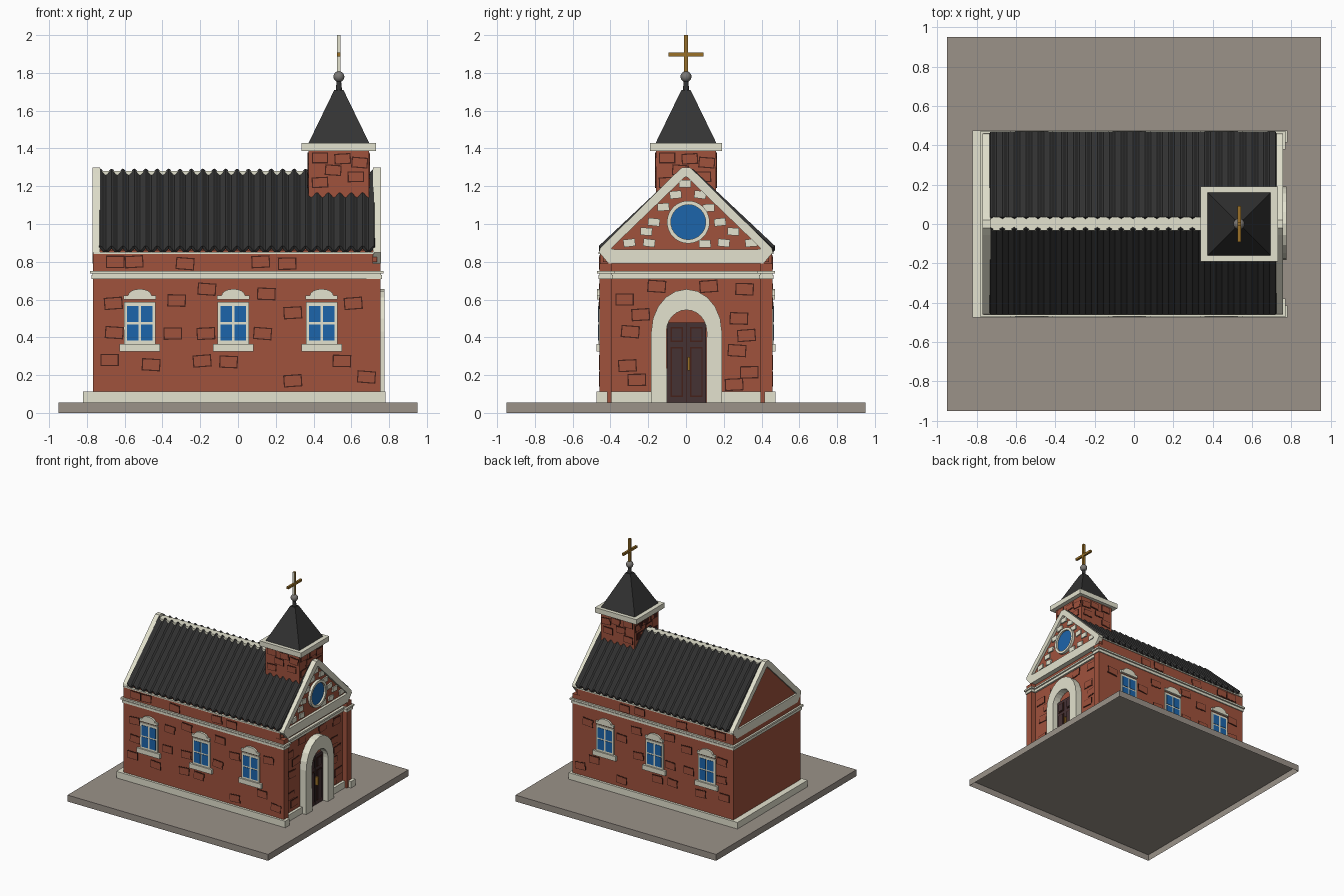
import bpy, bmesh, math
from mathutils import Matrix

if "Cube" in bpy.data.objects:
    bpy.data.objects.remove(bpy.data.objects["Cube"])

def mat(name, r, g, b):
    m = bpy.data.materials.new(name)
    m.diffuse_color = (r, g, b, 1)
    m.use_nodes = True
    m.node_tree.nodes["Principled BSDF"].inputs["Base Color"].default_value = m.diffuse_color
    return m

GROUND = mat("ground_grey", .325, .288, .25)
STONE = mat("pale_stone", .77, .76, .62)
BRICK = mat("red_brick", .35, .085, .046)
JOINT = mat("dark_joint", .06, .015, .01)
ROOF = mat("roof_black", .034, .034, .034)
BLUE = mat("window_blue", .012, .13, .41)
DOOR = mat("door_brown", .06, .032, .034)
GREY = mat("metal_grey", .20, .19, .18)
GOLD = mat("cross_gold", .32, .16, .02)
G = .056                              # ground level on top of the slab

def finish(name, bm, m, mirror=False, normals=True):
    if normals:
        bmesh.ops.recalc_face_normals(bm, faces=bm.faces[:])
    me = bpy.data.meshes.new(name)
    bm.to_mesh(me)
    bm.free()
    me.materials.append(m)
    ob = bpy.data.objects.new(name, me)
    bpy.context.collection.objects.link(ob)
    if mirror:
        md = ob.modifiers.new("both_sides", 'MIRROR')
        md.use_axis = (False, True, False)
        md.use_clip = md.use_mirror_merge = False
    return ob

# Wall coordinates: u along the wall, v up, d outward ('x' = door end, 'y' = long front side)
def at(axis, u, v, d):
    return (d, u, v) if axis == 'x' else (u, -d, v)

def prism(name, polys, axis, d0, d1, m, mirror=False):
    bm = bmesh.new()
    for p in polys:
        a = [bm.verts.new(at(axis, u, v, d0)) for u, v in p]
        b = [bm.verts.new(at(axis, u, v, d1)) for u, v in p]
        bm.faces.new(a)
        bm.faces.new(b)
        for i in range(len(p)):
            j = (i + 1) % len(p)
            bm.faces.new((a[i], a[j], b[j], b[i]))
    return finish(name, bm, m, mirror)

def ring(name, outer, inner, axis, d0, d1, m):
    bm = bmesh.new()
    loops = [[bm.verts.new(at(axis, u, v, d)) for u, v in p]
             for p, d in ((outer, d0), (outer, d1), (inner, d1), (inner, d0))]
    n = len(outer)
    for k in range(4):
        a, b = loops[k], loops[(k + 1) % 4]
        for i in range(n):
            j = (i + 1) % n
            bm.faces.new((a[i], a[j], b[j], b[i]))
    return finish(name, bm, m)

def rect(u0, u1, v0, v1):
    return [(u0, v0), (u1, v0), (u1, v1), (u0, v1)]

def box(name, x0, x1, y0, y1, z0, z1, m, mirror=False):
    return prism(name, [rect(y0, y1, z0, z1)], 'x', x0, x1, m, mirror)

def arc(cu, cv, ru, rv, n, a0=0, a1=math.pi):
    return [(cu + ru * math.cos(a0 + (a1 - a0) * i / n),
             cv + rv * math.sin(a0 + (a1 - a0) * i / n)) for i in range(n + 1)]

def tilted(spots, w, h, tilt, grow=0.0):
    out = []
    for k, (u, v) in enumerate(spots):
        t = tilt * math.sin(k * 2.3)
        c, s = math.cos(t), math.sin(t)
        out.append([(u + c * a - s * b, v + s * a + c * b)
                    for a, b in rect(-w / 2 - grow, w / 2 + grow, -h / 2 - grow, h / 2 + grow)])
    return out

def wall_bricks(name, spots, axis, d, w=.086, h=.053, mirror=False):
    prism(name + "_joints", tilted(spots, w, h, .08, .006), axis, d - .01, d + .003, JOINT, mirror)
    prism(name, tilted(spots, w, h, .08), axis, d - .01, d + .005, BRICK, mirror)

# Ground slab, hollow underneath; plinth
slab = box("ground_slab", -.95, .95, -.95, .95, 0, .055, GROUND)
bm = bmesh.new()
bm.from_mesh(slab.data)
bmesh.ops.delete(bm, geom=[f for f in bm.faces if f.normal.z < -.5], context='FACES_ONLY')
bm.to_mesh(slab.data)
bm.free()
box("plinth", -.82, .70, -.475, .475, G, .112, STONE)
box("front_plinth", .69, .738, .18, .405, G, .112, STONE, True)
box("pilaster_plinth", .68, .78, .415, .475, G, .112, STONE, True)

# Brick walls with gables, corner pilasters
box("walls", -.768, .715, -.455, .455, G, .85, BRICK)
prism("gable_walls", [[(-.44, .8), (.44, .8), (.44, .86), (.02, 1.255), (-.02, 1.255), (-.44, .86)]],
      'x', -.755, .735, BRICK)
box("corner_pilaster", .68, .755, .395, .457, G, .79, BRICK, True)

# Stepped cornice band, also wrapping the pilasters
for i, (z0, z1, g) in enumerate(((.71, .73, .008), (.73, .737, .003), (.737, .752, .016))):
    box(f"cornice_{i}", -.768 - g, .722 + g, -.455 - g, .455 + g, z0, z1, STONE)
    box(f"pilaster_cornice_{i}", .68, .755 + g, .395 - g, .456 + g, z0, z1, STONE, True)
box("eave_strip", -.765, .72, .44, .462, .842, .852, STONE, True)

# Gable frames at both ends
half_out = [(.02, 1.3), (.055, 1.268), (.455, .872), (.46, .85), (.41, .79)]
half_in = [(.004, 1.25), (.03, 1.225), (.385, .882), (.395, .868), (.37, .865)]
flip = lambda p: p + [(-u, v) for u, v in reversed(p)]
ring("door_end_gable_frame", flip(half_out), flip(half_in), 'x', .715, .757, STONE)
ring("rear_gable_frame", flip(half_out), flip(half_in), 'x', -.77, -.73, STONE)

# Corrugated roof slopes and ridge cap
bm = bmesh.new()
waves, steps = 24, 8
rows = []
for y, z in ((-.465, .872), (-.03, 1.28)):
    rows.append([bm.verts.new((-.73 + 1.45 * i / (waves * steps), y,
                 z + .013 * math.cos(2 * math.pi * i / steps))) for i in range(waves * steps + 1)])
for i in range(waves * steps):
    bm.faces.new((rows[0][i], rows[0][i + 1], rows[1][i + 1], rows[1][i]))
roof = finish("corrugated_roof", bm, ROOF, True, False)
roof.location.y = .005
sol = roof.modifiers.new("thickness", 'SOLIDIFY')
sol.thickness, sol.offset = .016, -1
box("ridge_cap", -.745, .40, -.034, .036, 1.25, 1.28, STONE)

# Bell tower, spire, ball and cross
T = .534
box("tower", T - .16, T + .16, -.16, .16, 1.0, 1.39, BRICK)
box("tower_slab", T - .197, T + .197, -.19, .19, 1.387, 1.43, STONE)

def cone(name, seg, r0, r1, z0, z1, m):
    bm = bmesh.new()
    bmesh.ops.create_cone(bm, cap_ends=True, segments=seg, radius1=r0, radius2=r1, depth=z1 - z0,
                          matrix=Matrix.Translation((T, 0, (z0 + z1) / 2)) @ Matrix.Rotation(math.pi / 4, 4, 'Z'))
    return finish(name, bm, m)

cone("spire", 4, .16 * 2 ** .5, .024 * 2 ** .5, 1.43, 1.71, ROOF)
cone("spire_tip", 12, .017, .011, 1.71, 1.77, ROOF)
bm = bmesh.new()
bmesh.ops.create_uvsphere(bm, u_segments=20, v_segments=12, radius=.029, matrix=Matrix.Translation((T, 0, 1.78)))
for f in bm.faces:
    f.smooth = True
finish("spire_ball", bm, GREY)
box("cross_arm", T - .009, T + .009, -.092, .092, 1.888, 1.907, GOLD)
post = box("cross_post", T - .009, T + .009, -.0095, .0095, 1.8, 2.0, GOLD)
post.data.materials.append(STONE)
for f in post.data.polygons:          # pale front edge of the post
    f.material_index = int(f.normal.y < -.5)

# Windows on both long sides
for n, c in enumerate((-.52, -.025, .443)):
    nm = f"window_{n}_"
    prism(nm + "sill", [rect(c - .108, c + .108, .325, .366)], 'y', .45, .475, STONE, True)
    prism(nm + "frame", [rect(c - .083, c + .083, .36, .588)], 'y', .45, .464, STONE, True)
    prism(nm + "hood", [[(c - .085, .60), (c + .085, .60), (c + .085, .622)]
                        + arc(c, .622, .062, .034, 8) + [(c - .085, .622)]], 'y', .45, .472, STONE, True)
    prism(nm + "panes", [rect(c + a, c + a + .06, b, b + .086) for a in (-.067, .007) for b in (.383, .481)],
          'y', .46, .467, BLUE, True)

# Door surround, door leaves with panels, handles
prism("door_surround", [[(.19, G)] + arc(.003, .43, .187, .225, 10) + [(-.184, G), (-.1, G)]
      + arc(.003, .43, .107, .115, 12, math.pi, 0) + [(.108, G)]], 'x', .70, .775, STONE)
prism("door_leaves", [rect(-.1, .001, G, .478), rect(.005, .106, G, .478)], 'x', .70, .73, DOOR)
prism("door_gap", [rect(0, .006, G, .478)], 'x', .70, .726, JOINT)
cells = [(s * .052 + .003, a, b) for s in (-1, 1) for a, b in ((.085, .35), (.375, .455))]
prism("door_panel_edges", [rect(u - .033, u + .033, a, b) for u, a, b in cells], 'x', .72, .734, JOINT)
prism("door_panels", [rect(u - .026, u + .026, a + .008, b - .008) for u, a, b in cells], 'x', .72, .739, DOOR)
prism("door_handles", [rect(.008, .021, .225, .295)], 'x', .725, .752, GOLD)

# Round gable window
C = (.012, 1.01)
circ = lambda r: arc(*C, r, r, 32, 0, 2 * math.pi)[:-1]
ring("round_window_frame", circ(.113), circ(.092), 'x', .73, .758, STONE)
prism("round_window_glass", [circ(.095)], 'x', .73, .742, BLUE)

# Scattered bricks on the walls, gable and tower
side = [(-.65, .8), (-.55, .8), (-.28, .79), (.12, .8), (.26, .79), (-.165, .655), (-.66, .58), (-.325, .595),
        (.15, .63), (.61, .58), (-.655, .425), (-.345, .42), (-.17, .42), (.13, .42), (.29, .53), (-.68, .28),
        (-.46, .255), (-.19, .275), (-.05, .27), (.55, .275), (.29, .17), (.68, .19)]
wall_bricks("side_bricks", side, 'y', .455, mirror=True)
facade = [(-.325, .6), (-.24, .52), (-.295, .43), (-.31, .25), (-.26, .175), (-.155, .67), (.12, .67), (.31, .655),
          (.28, .5), (.32, .41), (.27, .33), (.335, .215), (.255, .15)]
wall_bricks("facade_bricks", facade, 'x', .715)
gable = [(-.005, 1.212), (-.055, 1.155), (.075, 1.155), (-.12, 1.09), (.12, 1.085), (-.17, 1.01), (.18, 1.01),
         (.25, .96), (-.21, .96), (-.3, .9), (.2, .9), (.1, .895), (.345, .9), (-.195, .9)]
prism("gable_stones", tilted(gable, .062, .04, .12), 'x', .73, .746, STONE)
tower = [(-.1, 1.35), (.02, 1.345), (.11, 1.325), (-.1, 1.22), (.09, 1.25), (-.03, 1.285)]
wall_bricks("tower_side_bricks", [(T + u, v) for u, v in tower], 'y', .16, .075, .045, True)
wall_bricks("tower_end_bricks", tower, 'x', T + .16, .075, .045)
wall_bricks("tower_rear_bricks", tower, 'x', T - .155, .075, .045)
